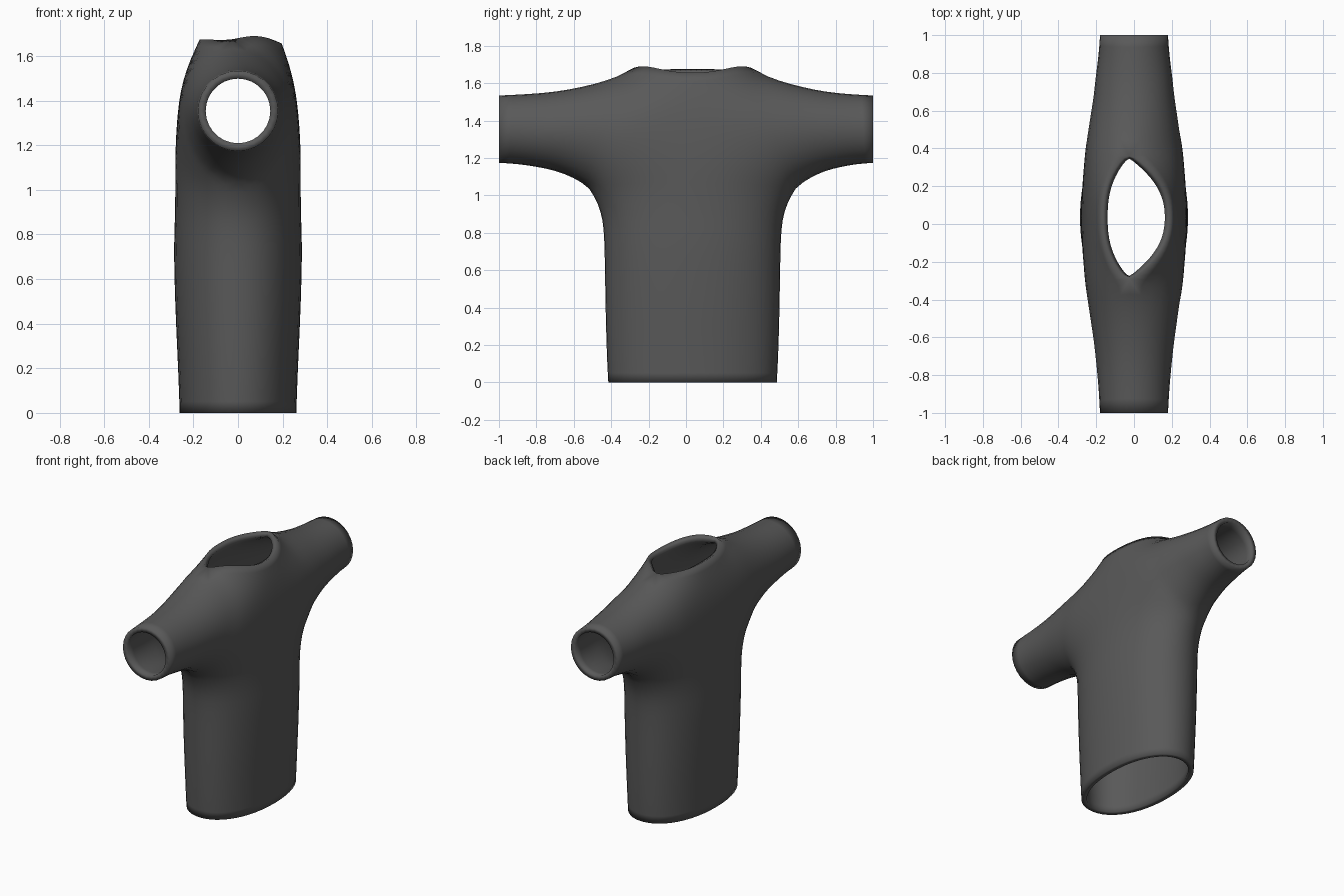
import bpy, bmesh, math
from mathutils import Vector

if "Cube" in bpy.data.objects:
    bpy.data.objects.remove(bpy.data.objects["Cube"], do_unlink=True)

COLS, RING = 6, 7          # quads across a quarter torso / half a sleeve ring
CENTRE_Y = 0.035           # the torso sits slightly off the sleeve centre


def lerp(a, b, t):
    return a + (b - a) * t


def sample(table, v):
    """Piecewise linear lookup in a table of (position, value)."""
    for (a, fa), (b, fb) in zip(table, table[1:]):
        if v <= b:
            return lerp(fa, fb, (v - a) / (b - a))
    return table[-1][1]


# Half depth of the torso at its middle, by height
DEPTH = [(0, .264), (.2, .271), (.4, .281), (.6, .288), (.8, .291), (1.06, .288),
         (1.2, .283), (1.4, .267), (1.5, .250), (1.6, .218), (1.665, .182)]
# Torso rows below the armpit: (half width, height)
BODY = [(.455, 0), (.461, .1), (.466, .25), (.470, .4), (.473, .6), (.476, .76),
        (.488, .88), (.514, .96)]
# Sleeve rings from armpit seam to cuff: top (u, z), bottom (u, z), half depth
SLEEVE = [((.345, 1.672), (.56, 1.02), .262), ((.45, 1.634), (.635, 1.075), .250),
          ((.57, 1.598), (.725, 1.117), .230), ((.72, 1.566), (.815, 1.146), .209),
          ((.86, 1.547), (.905, 1.162), .193), ((1.0, 1.54), (1.0, 1.168), .186)]


def ring_point(ring, m):
    (ut, zt), (ub, zb), w = ring
    a = math.pi * m / RING
    k = (1 + math.cos(a)) / 2
    return Vector((w * math.sin(a), lerp(ub, ut, k), lerp(zb, zt, k)))


def torso_row(width, z):
    row = []
    for j in range(COLS + 1):
        a = j / COLS * math.pi / 2
        row.append(Vector((sample(DEPTH, z) * abs(math.cos(a)) ** .93 if j < COLS else 0,
                           width * math.sin(a) ** .93, z)))
    return row


def chest_row(m, front):
    """Row from the chest middle to the sleeve seam; m = 0 is the neckline."""
    seam = ring_point(SLEEVE[0], m)
    b = m / RING
    zc = lerp(1.655 if front else 1.675, 1.02, b)
    row = []
    for j in range(COLS + 1):
        s = j / COLS
        arc = s * math.pi / 2
        u = seam.y * lerp(s, math.sin(arc), b)
        x = seam.x + (sample(DEPTH, zc) - seam.x) * lerp(1 - s ** 2.4, math.cos(arc), b)
        z = lerp(zc, seam.z, s ** 1.5)
        if m == 0 and front:                      # raised collar points
            z += .027 * math.sin(math.pi * s ** 2.5)
        row.append(Vector((x, u, z)))
    return row


def add_grid(bm, rows, sx, sy):
    grid = []
    for row in rows:
        line = []
        for p in row:
            u = p.y
            # neck opening leans a little towards the chest
            lean = min(1, max(0, (p.z - 1.5) / .15)) * max(0, 1 - max(0, u - .345) / .25)
            x = sx * p.x + lean * (.01 - .04 * min(1, u / .345) ** 2)
            y = sy * u + CENTRE_Y * min(1, max(0, (1 - u) / .4))
            line.append(bm.verts.new((x, y, p.z)))
        grid.append(line)
    for r0, r1 in zip(grid, grid[1:]):
        for i in range(len(r0) - 1):
            bm.faces.new((r0[i], r0[i + 1], r1[i + 1], r1[i]))


# Shirt shell: four quarters, each a torso grid and a sleeve grid
bm = bmesh.new()
for sx in (1, -1):
    for sy in (1, -1):
        torso = [torso_row(*r) for r in BODY]
        torso += [chest_row(m, sx > 0) for m in range(RING, -1, -1)]
        sleeve = [[ring_point(r, m) for m in range(RING + 1)] for r in SLEEVE]
        add_grid(bm, torso, sx, sy)
        add_grid(bm, sleeve, sx, sy)
bmesh.ops.remove_doubles(bm, verts=bm.verts, dist=.0005)
inner = [v for v in bm.verts if not v.is_boundary]
near_seam = [v for v in inner if .8 < v.co.z and abs(v.co.y) < .75]
for _ in range(2):
    bmesh.ops.smooth_vert(bm, verts=near_seam, factor=.5,
                          use_axis_x=True, use_axis_y=True, use_axis_z=True)
bmesh.ops.recalc_face_normals(bm, faces=bm.faces)
chest = max(bm.faces, key=lambda f: f.calc_center_median().x)
if chest.normal.x < 0:
    bmesh.ops.reverse_faces(bm, faces=bm.faces)
mesh = bpy.data.meshes.new("shirt")
bm.to_mesh(mesh)
bm.free()
shirt = bpy.data.objects.new("shirt", mesh)
bpy.context.collection.objects.link(shirt)

# Dark grey cloth
cloth = bpy.data.materials.new("dark grey cloth")
cloth.use_nodes = True
colour = (.1, .1, .1, 1)
cloth.diffuse_color = colour
cloth.node_tree.nodes["Principled BSDF"].inputs["Base Color"].default_value = colour
mesh.materials.append(cloth)

# Rounded surface with cloth thickness
sub = shirt.modifiers.new("rounding", "SUBSURF")
sub.levels = sub.render_levels = 1
wall = shirt.modifiers.new("thickness", "SOLIDIFY")
wall.thickness, wall.offset = .035, -1

bpy.ops.object.select_all(action="DESELECT")
shirt.select_set(True)
bpy.context.view_layer.objects.active = shirt
for name in ("rounding", "thickness"):
    bpy.ops.object.modifier_apply(modifier=name)
bpy.ops.object.shade_smooth()
